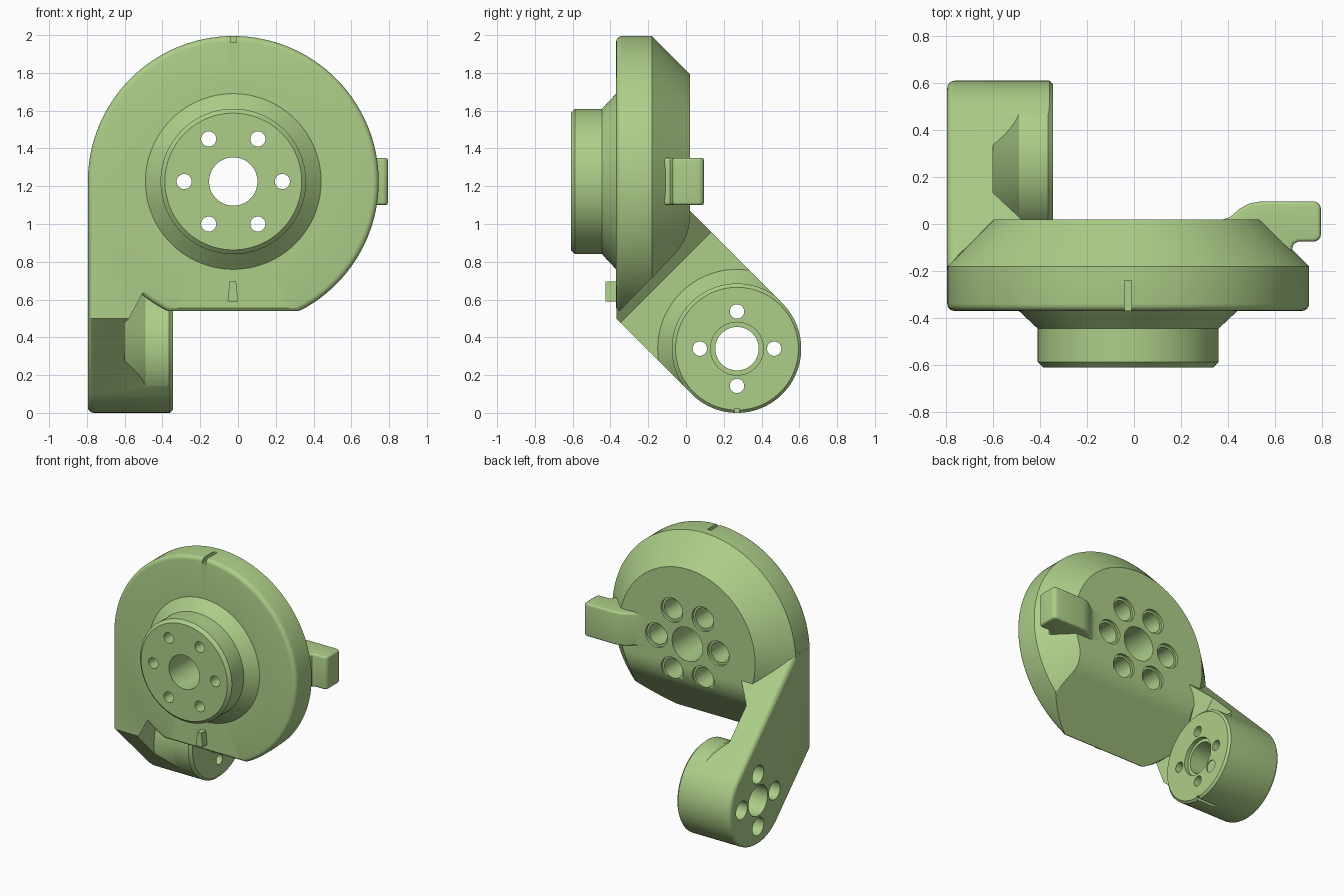
import bpy, bmesh
from math import sin, cos, pi, radians

if "Cube" in bpy.data.objects:
    bpy.data.objects.remove(bpy.data.objects["Cube"])

CX, CZ = -0.025, 1.23      # disc axis (along y)
HY, HZ = 0.27, 0.345       # lower hub axis (along x)
ALONG_X = lambda u, v, w: (w, u, v)
ALONG_Y = lambda u, v, w: (u, w, v)
ALONG_Z = lambda u, v, w: (u, v, w)
# u runs down the 45 degree arm, v is x, w runs across the arm
ALONG_ARM = lambda s, x, t: (x, (s + t) / 2, (t - s) / 2)


def finish(name, bm):
    bmesh.ops.recalc_face_normals(bm, faces=bm.faces)
    me = bpy.data.meshes.new(name)
    bm.to_mesh(me)
    bm.free()
    ob = bpy.data.objects.new(name, me)
    bpy.context.collection.objects.link(ob)
    return ob


def prism(name, pts, lo, hi, place, bevel=0, pick=lambda e: True):
    bm = bmesh.new()
    a, b = [[bm.verts.new(place(u, v, w)) for u, v in pts] for w in (lo, hi)]
    bm.faces.new(a)
    bm.faces.new(b)
    for i in range(len(pts)):
        j = (i + 1) % len(pts)
        bm.faces.new((a[i], a[j], b[j], b[i]))
    if bevel:
        bmesh.ops.recalc_face_normals(bm, faces=bm.faces)
        bmesh.ops.bevel(bm, geom=[e for e in bm.edges if pick(e)], offset=bevel,
                        segments=4, profile=0.5, affect='EDGES', clamp_overlap=True)
    return finish(name, bm)


def lathe(name, profile, place, cu, cv, n=96):
    """Turn (radius, height) points round an axis through cu, cv."""
    bm = bmesh.new()
    rings = []
    for r, h in profile:
        rings.append([bm.verts.new(place(cu + r * cos(2 * pi * k / n), cv + r * sin(2 * pi * k / n), h))
                      for k in range(n)])
    for a, b in zip(rings, rings[1:]):
        for k in range(n):
            m = (k + 1) % n
            bm.faces.new((a[k], a[m], b[m], b[k]))
    bm.faces.new(rings[0])
    bm.faces.new(rings[-1])
    return finish(name, bm)


def combine(ob, other, op):
    m = ob.modifiers.new("bool", 'BOOLEAN')
    m.object, m.operation, m.solver = other, op, 'EXACT'
    bpy.context.view_layer.objects.active = ob
    bpy.ops.object.modifier_apply(modifier=m.name)
    bpy.data.objects.remove(other)


def arc(cx, cy, r, a0, a1, n):
    return [(cx + r * cos(radians(a0 + (a1 - a0) * i / n)),
             cy + r * sin(radians(a0 + (a1 - a0) * i / n))) for i in range(n + 1)]


# Disc with rounded front rim and back chamfer, plus the front boss
rim = [(0.74 + 0.03 * sin(a), -0.34 - 0.03 * cos(a)) for a in [i * pi / 8 for i in range(5)]]
body = lathe("bracket_body",
             [(0.362, -0.61), (0.385, -0.588), (0.385, -0.445), (0.465, -0.37)] + rim +
             [(0.77, -0.18), (0.57, 0.02)], ALONG_Y, CX, CZ, 128)

# Flat bottom and sloped, blended underside
under = [(-0.5, 0.3), (-0.5, 0.56), (-0.37, 0.56), (-0.355, 0.545), (-0.35, 0.545)]
under += arc(-0.27, 1.045, 0.29, -45, 0, 10) + [(0.1, 1.045), (0.1, 0.3)]
combine(body, prism("underside_cutter", under, -1, 1, ALONG_X), 'DIFFERENCE')

# Arm core: side slab, ramp into the disc, flared hub
core = prism("arm_core", [(-1, -1), (1, -1), (1, 2), (-1, 2)], -1, -0.6, ALONG_X)
combine(core, prism("arm_ramp", [(-1.055, -0.48), (-0.83, -0.6), (-0.83, -0.7), (-1.8, -0.7), (-1.8, -0.48)],
                    -0.3, 1.5, ALONG_ARM), 'UNION')
combine(core, lathe("arm_hub", [(0.42, -0.7), (0.42, -0.6), (0.345, -0.49), (0.345, -0.365), (0.318, -0.338)],
                    ALONG_X, HY, HZ), 'UNION')

# Arm outline: 45 degree strip ending in a round, trimmed by the core
outline = [(-0.369, 1.275), (-0.369, 0.504)] + arc(HY, HZ, 0.34, -135, 45, 48) + [(-0.18, 1.276)]
arm = prism("arm", outline, -0.795, -0.345, ALONG_X, 0.032,
            lambda e: all(v.co.x < -0.79 for v in e.verts) and not all(v.co.z > 1.27 for v in e.verts))
combine(arm, core, 'INTERSECT')
combine(body, arm, 'UNION')

# Side handle tab with curved root
tab = [(0.36, -0.02), (0.38, 0.02), (0.41, 0.03), (0.45, 0.065), (0.49, 0.087), (0.54, 0.096)]
tab += arc(0.765, 0.066, 0.03, 90, 0, 4) + arc(0.765, -0.045, 0.03, 0, -90, 4)
tab += [(0.70, -0.075), (0.68, -0.085), (0.668, -0.12), (0.6, -0.13)]
combine(body, prism("handle_tab", tab, 1.105, 1.355, ALONG_Z, 0.015,
                    lambda e: abs(e.verts[0].co.z - e.verts[1].co.z) < 0.01), 'UNION')

# Index key on the front
combine(body, prism("front_key", [(-0.055, 0.595), (0.0, 0.595), (-0.01, 0.7), (-0.045, 0.7)],
                    -0.425, -0.34, ALONG_Y), 'UNION')

# Disc bores: centre hole and six counterbored bolt holes
cutters = [lathe("bore", [(0.128, -0.7), (0.128, 0.1)], ALONG_Y, CX, CZ, 64)]
for k in range(6):
    a = k * pi / 3
    cutters.append(lathe("bolt_hole", [(0.04, -0.7), (0.04, -0.48), (0.075, -0.48), (0.075, 0.0),
                                       (0.092, 0.0), (0.092, 0.1)],
                         ALONG_Y, CX + 0.26 * cos(a), CZ + 0.26 * sin(a), 40))

# Hub bores: stepped centre hole, four counterbored bolt holes, shallow spot
cutters.append(lathe("hub_bore", [(0.115, -0.9), (0.115, -0.375), (0.14, -0.375), (0.14, -0.2)],
                     ALONG_X, HY, HZ, 64))
for k in range(4):
    a = k * pi / 2
    cutters.append(lathe("hub_bolt_hole", [(0.068, -0.9), (0.068, -0.48), (0.038, -0.48), (0.038, -0.2)],
                         ALONG_X, HY + 0.197 * cos(a), HZ + 0.197 * sin(a), 40))
cutters.append(lathe("hub_spot", [(0.045, -0.352), (0.045, -0.2)], ALONG_X, 0.41, 0.205, 40))

# Alignment notches on the disc rim and hub rim
cutters.append(prism("rim_notch", [(-0.04, 1.965), (-0.01, 1.965), (-0.01, 2.1), (-0.04, 2.1)],
                     -0.5, -0.24, ALONG_Y))
cutters.append(prism("hub_notch", [(0.257, -0.1), (0.283, -0.1), (0.283, 0.028), (0.257, 0.028)],
                     -0.5, -0.2, ALONG_X))
for c in cutters:
    combine(body, c, 'DIFFERENCE')

# Sit on the ground, smooth shading with sharp edges, green finish
low = min(v.co.z for v in body.data.vertices)
for v in body.data.vertices:
    v.co.z -= low
mat = bpy.data.materials.new("green")
mat.diffuse_color = (0.42, 0.62, 0.25, 1)
mat.use_nodes = True
mat.node_tree.nodes["Principled BSDF"].inputs["Base Color"].default_value = mat.diffuse_color
body.data.materials.clear()
body.data.materials.append(mat)
bpy.ops.object.select_all(action='DESELECT')
body.select_set(True)
bpy.context.view_layer.objects.active = body
bpy.ops.object.shade_smooth_by_angle(angle=radians(30))
